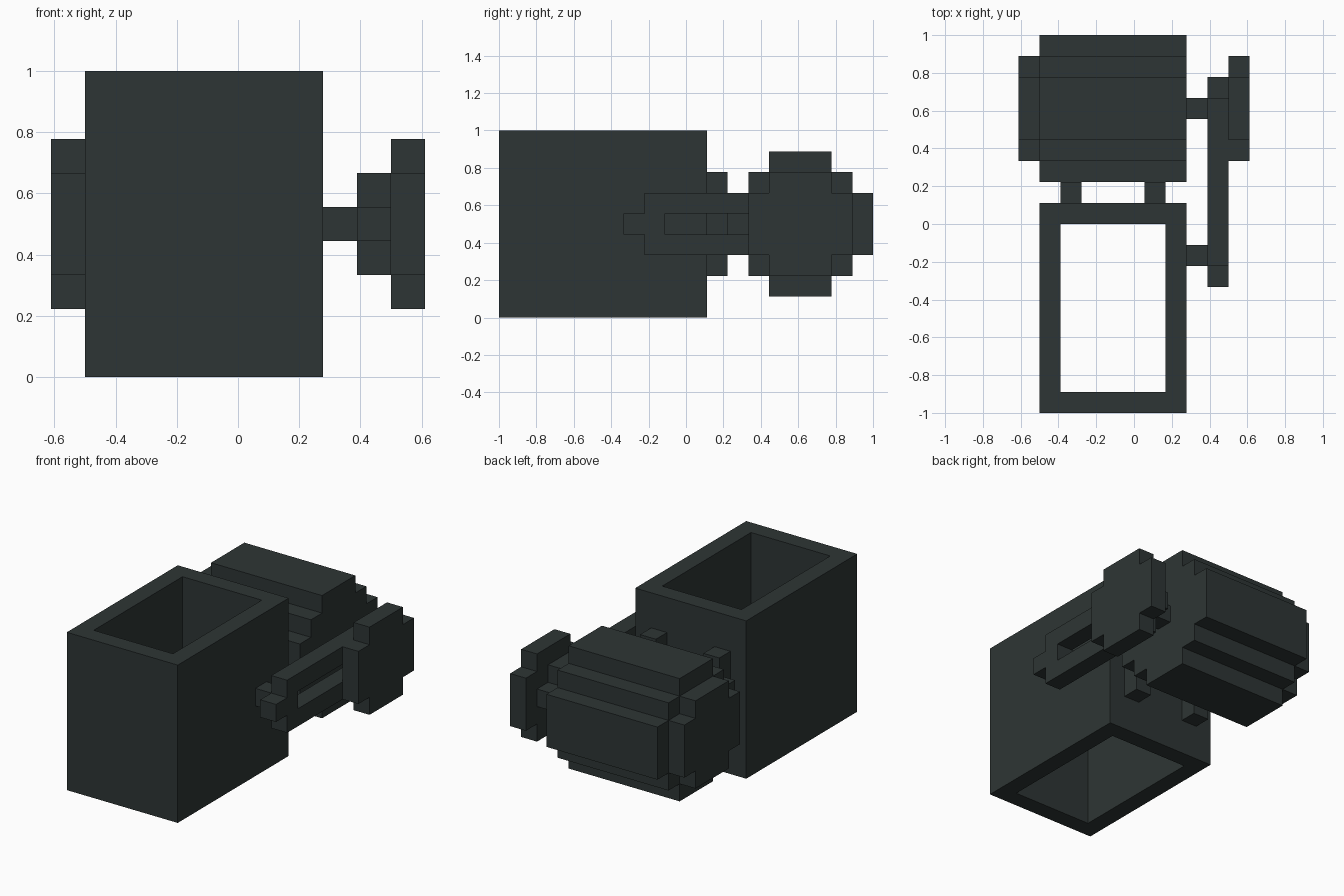
import bpy
import bmesh

U = 1 / 9  # one block of the model's grid

cube = bpy.data.objects.get("Cube")
if cube:
    bpy.data.objects.remove(cube, do_unlink=True)

mat = bpy.data.materials.new("dark_grey_green")
mat.use_nodes = True
COLOUR = (0.027, 0.036, 0.035, 1)
mat.diffuse_color = COLOUR
mat.node_tree.nodes["Principled BSDF"].inputs["Base Color"].default_value = COLOUR


def finish(name, bm):
    """Turn a bmesh in grid units into a finished object."""
    bmesh.ops.scale(bm, vec=(U, U, U), verts=bm.verts)
    bmesh.ops.recalc_face_normals(bm, faces=bm.faces)
    mesh = bpy.data.meshes.new(name)
    bm.to_mesh(mesh)
    bm.free()
    mesh.materials.append(mat)
    obj = bpy.data.objects.new(name, mesh)
    bpy.context.collection.objects.link(obj)
    return obj


def block(name, x, y, z):
    """Box given by its ranges along the three axes."""
    bm = bmesh.new()
    bmesh.ops.create_cube(bm, size=1)
    for v in bm.verts:
        v.co = [r[0] if c < 0 else r[1] for c, r in zip(v.co, (x, y, z))]
    return finish(name, bm)


def stepped_drum(name, x, centre, corners):
    """Extrude a stepped round outline along x; corners is one quarter of it."""
    quarter = corners + [c[::-1] for c in corners[::-1]][1:]
    outline = []
    for sy, sz in ((1, 1), (-1, 1), (-1, -1), (1, -1)):
        part = quarter if sy == sz else quarter[::-1]
        outline += [(sy * a, sz * b) for a, b in part]
    bm = bmesh.new()
    face = bm.faces.new([bm.verts.new((x[0], centre[0] + a, centre[1] + b)) for a, b in outline])
    ext = bmesh.ops.extrude_face_region(bm, geom=[face], use_keep_orig=True)
    moved = [g for g in ext["geom"] if isinstance(g, bmesh.types.BMVert)]
    bmesh.ops.translate(bm, vec=(x[1] - x[0], 0, 0), verts=moved)
    return finish(name, bm)


def sleeve(name, a, b, depth, wall, place):
    """Rectangular tube; place maps (a, b, depth) to (x, y, z)."""
    bm = bmesh.new()
    loops = []
    for inset, d in ((0, depth[0]), (0, depth[1]), (wall, depth[1]), (wall, depth[0])):
        a0, a1, b0, b1 = a[0] + inset, a[1] - inset, b[0] + inset, b[1] - inset
        loops.append([bm.verts.new(place(p, q, d))
                      for p, q in ((a0, b0), (a1, b0), (a1, b1), (a0, b1))])
    for i in range(4):
        here, after = loops[i], loops[(i + 1) % 4]
        for j in range(4):
            k = (j + 1) % 4
            bm.faces.new((here[j], here[k], after[k], after[j]))
    return finish(name, bm)


# Open box frame at the front
sleeve("box_frame", (-4.5, 2.5), (-9, 1), (0, 9), 1, lambda a, b, d: (a, b, d))

# Stepped drum behind it, with an end cap on one side and a wheel on the other
AXIS = (5.5, 4.5)
stepped_drum("drum", (-4.5, 2.5), AXIS,
             [(3.5, 1.5), (2.5, 1.5), (2.5, 2.5)])
for name, x in (("drum_end_cap", (-5.5, -4.5)), ("crank_wheel", (4.5, 5.5))):
    stepped_drum(name, x, AXIS, [(2.5, 1.5), (1.5, 1.5)])

# Posts joining frame and drum
for name, x in (("right_post", -3.5), ("left_post", 0.5)):
    block(name, (x, x + 1), (1, 2), (2, 7))

# Slotted connecting rod with a tip and a pin at each end
sleeve("rod", (-2, 6), (3, 6), (3.5, 4.5), 1, lambda a, b, d: (d, a, b))
for end, tip_y, pin_y in (("front", -3, -2), ("back", 6, 5)):
    block(end + "_rod_tip", (3.5, 4.5), (tip_y, tip_y + 1), (4, 5))
    block(end + "_pin", (2.5, 3.5), (pin_y, pin_y + 1), (4, 5))
